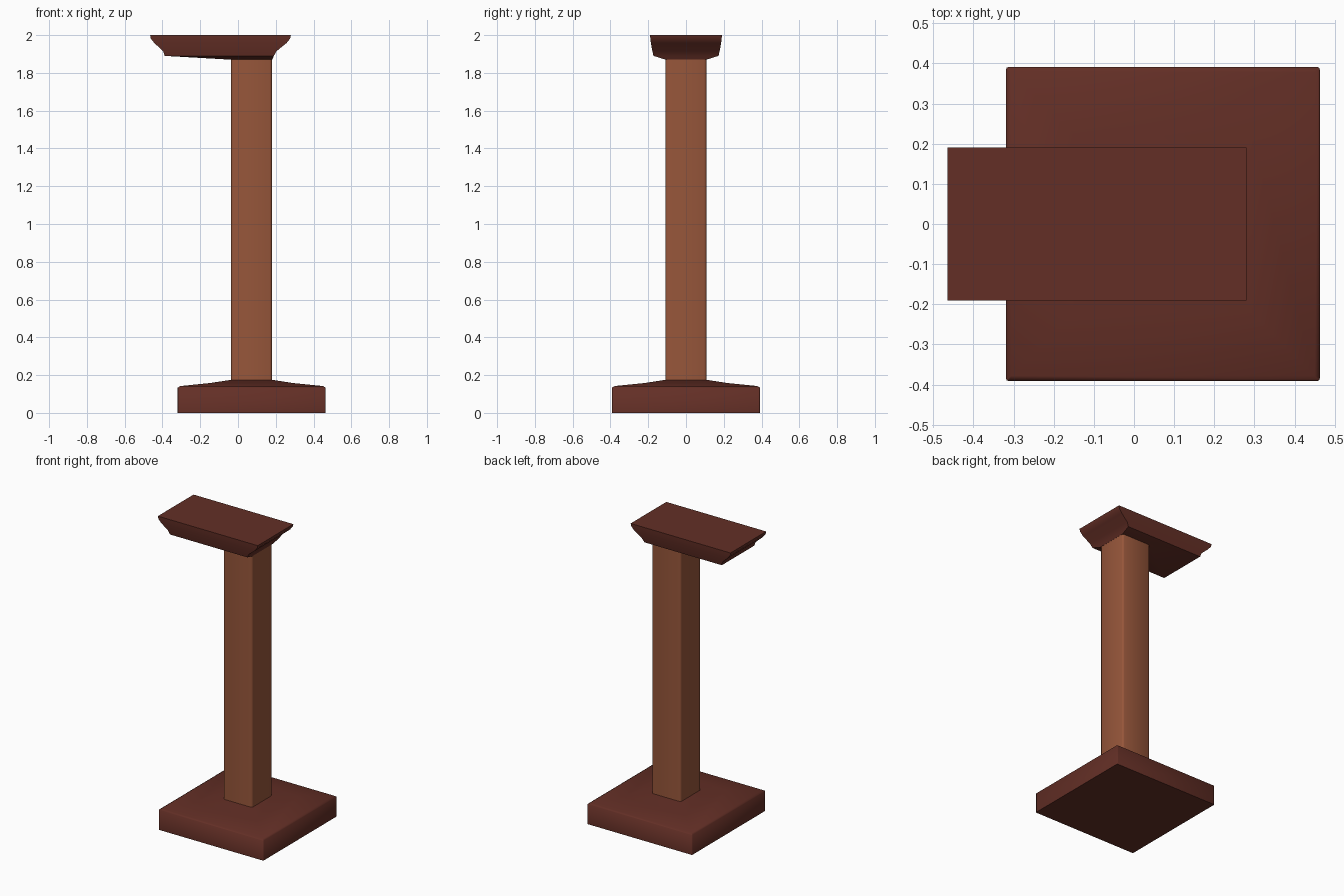
import bpy, bmesh, math

if "Cube" in bpy.data.objects:
    bpy.data.objects.remove(bpy.data.objects["Cube"])


def material(name, rgb):
    m = bpy.data.materials.new(name)
    m.diffuse_color = (*rgb, 1)
    m.use_nodes = True
    m.node_tree.nodes["Principled BSDF"].inputs["Base Color"].default_value = m.diffuse_color
    return m


dark_wood = material("dark red brown", (0.125, 0.028, 0.019))
warm_wood = material("warm brown", (0.31, 0.094, 0.043))


def loft(name, rings, mat, bevel=0.0):
    """Stack of rectangles (x0, x1, half_y, z), from bottom to top, capped."""
    bm = bmesh.new()
    loops = [[bm.verts.new(p) for p in ((a, -h, z), (b, -h, z), (b, h, z), (a, h, z))]
             for a, b, h, z in rings]
    bm.faces.new(loops[0][::-1])
    bm.faces.new(loops[-1])
    for lo, hi in zip(loops, loops[1:]):
        for i in range(4):
            j = (i + 1) % 4
            bm.faces.new((lo[i], lo[j], hi[j], hi[i]))
    if bevel:
        # soften upright corners
        edges = [e for e in bm.edges
                 if abs(e.verts[0].co.z - e.verts[1].co.z) > 0.08]
        bmesh.ops.bevel(bm, geom=edges, offset=bevel, segments=2,
                        profile=0.5, affect='EDGES')
    bmesh.ops.recalc_face_normals(bm, faces=bm.faces[:])
    me = bpy.data.meshes.new(name)
    bm.to_mesh(me)
    bm.free()
    me.materials.append(mat)
    ob = bpy.data.objects.new(name, me)
    bpy.context.collection.objects.link(ob)
    bpy.context.view_layer.objects.active = ob
    ob.select_set(True)
    bpy.ops.object.shade_smooth_by_angle(angle=math.radians(50))
    ob.select_set(False)
    return ob


# square foot with a shallow sloped top
CX = 0.072
loft("base", [(CX - r, CX + r, r, z) for r, z in
              ((0.391, 0), (0.391, 0.134), (0.378, 0.142), (0.22, 0.158),
               (0.109, 0.175))], dark_wood, 0.006)

# upright post
loft("post", [(CX - 0.108, CX + 0.108, 0.108, 0.165),
              (CX - 0.108, CX + 0.108, 0.108, 1.885)], warm_wood, 0.012)

# offset moulded top, overhanging to the left
loft("top_plate", [(-0.037, 0.181, 0.108, 1.87),
                   (-0.388, 0.190, 0.172, 1.890),
                   (-0.396, 0.204, 0.178, 1.915),
                   (-0.443, 0.257, 0.186, 1.958),
                   (-0.462, 0.276, 0.189, 1.982),
                   (-0.465, 0.280, 0.190, 2.0)], dark_wood)
